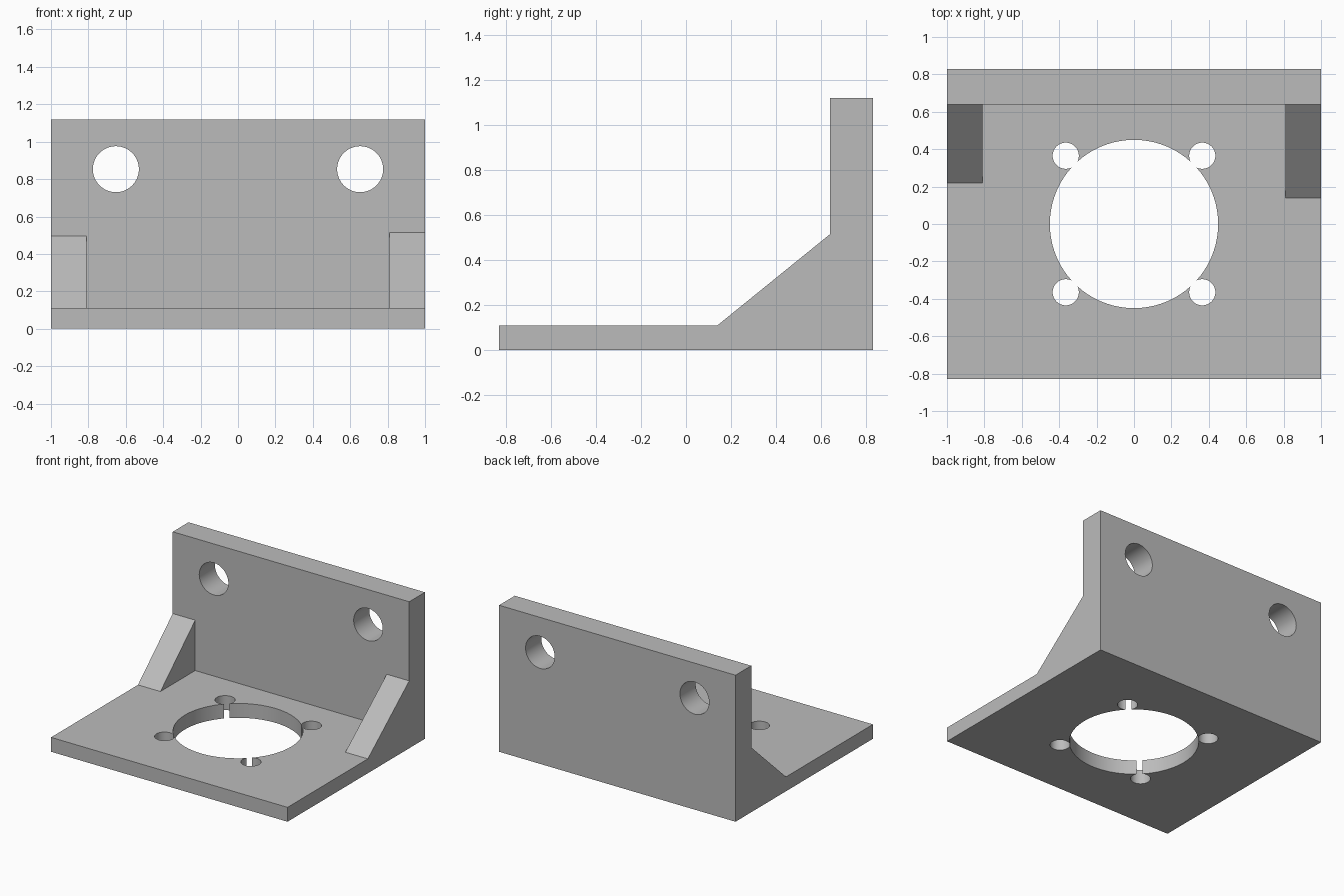
import bpy, bmesh
from mathutils import Matrix

if "Cube" in bpy.data.objects:
    bpy.data.objects.remove(bpy.data.objects["Cube"], do_unlink=True)

# Single grey finish
grey = bpy.data.materials.new("light grey")
grey.use_nodes = True
colour = (0.5, 0.5, 0.5, 1)
grey.diffuse_color = colour
grey.node_tree.nodes["Principled BSDF"].inputs["Base Color"].default_value = colour

WIDTH, DEPTH, HEIGHT = 1.0, 0.83, 1.12   # half width, half depth, full height
FLOOR, WALL = 0.11, 0.64                 # base top, wall front


def finish(bm, name):
    bmesh.ops.recalc_face_normals(bm, faces=bm.faces[:])
    mesh = bpy.data.meshes.new(name)
    bm.to_mesh(mesh)
    bm.free()
    mesh.materials.append(grey)
    obj = bpy.data.objects.new(name, mesh)
    bpy.context.collection.objects.link(obj)
    return obj


def prism(name, profile, x0, x1):
    """Extrude a (y, z) profile from x0 to x1."""
    bm = bmesh.new()
    face = bm.faces.new([bm.verts.new((x0, y, z)) for y, z in profile])
    new = bmesh.ops.extrude_face_region(bm, geom=[face])["geom"]
    verts = [v for v in new if isinstance(v, bmesh.types.BMVert)]
    bmesh.ops.translate(bm, verts=verts, vec=(x1 - x0, 0, 0))
    return finish(bm, name)


def drill(name, centre, radius, axis, sides):
    bm = bmesh.new()
    bmesh.ops.create_cone(bm, cap_ends=True, segments=sides,
                          radius1=radius, radius2=radius, depth=0.5)
    turn = Matrix.Rotation(1.5707963, 4, 'X') if axis == 'Y' else Matrix()
    bm.transform(Matrix.Translation(centre) @ turn)
    return finish(bm, name)


def combine(target, tool, operation):
    """Apply a boolean and discard the tool."""
    bpy.context.view_layer.objects.active = target
    mod = target.modifiers.new(tool.name, 'BOOLEAN')
    mod.object, mod.operation, mod.solver = tool, operation, 'EXACT'
    bpy.ops.object.modifier_apply(modifier=mod.name)
    bpy.data.objects.remove(tool, do_unlink=True)


# Base plate and upright wall
bracket = prism("angle_bracket",
                [(-DEPTH, 0), (DEPTH, 0), (DEPTH, HEIGHT), (WALL, HEIGHT),
                 (WALL, FLOOR), (-DEPTH, FLOOR)], -WIDTH, WIDTH)

# Corner gussets, the left one slightly larger; buried ends for a clean join
for name, x0, x1, toe, top in (("left_gusset", 0.81, WIDTH, 0.14, 0.515),
                               ("right_gusset", -WIDTH, -0.81, 0.22, 0.495)):
    gusset = prism(name, [(toe, FLOOR), (toe, 0.05), (0.7, 0.05),
                          (0.7, top), (WALL, top)], x0, x1)
    combine(bracket, gusset, 'UNION')

# Central bore and its four screw holes
combine(bracket, drill("bore", (0, 0, 0), 0.45, 'Z', 96), 'DIFFERENCE')
for sx in (-1, 1):
    for sy in (-1, 1):
        combine(bracket, drill("screw_hole", (sx * 0.365, sy * 0.365, 0), 0.07, 'Z', 48),
                'DIFFERENCE')
    # Wall mounting hole
    combine(bracket, drill("wall_hole", (sx * 0.653, 0.735, 0.853), 0.123, 'Y', 64),
            'DIFFERENCE')

# Smooth bores, crisp edges
bpy.ops.object.select_all(action='DESELECT')
bracket.select_set(True)
bpy.context.view_layer.objects.active = bracket
bpy.ops.object.shade_smooth_by_angle(angle=0.5)
